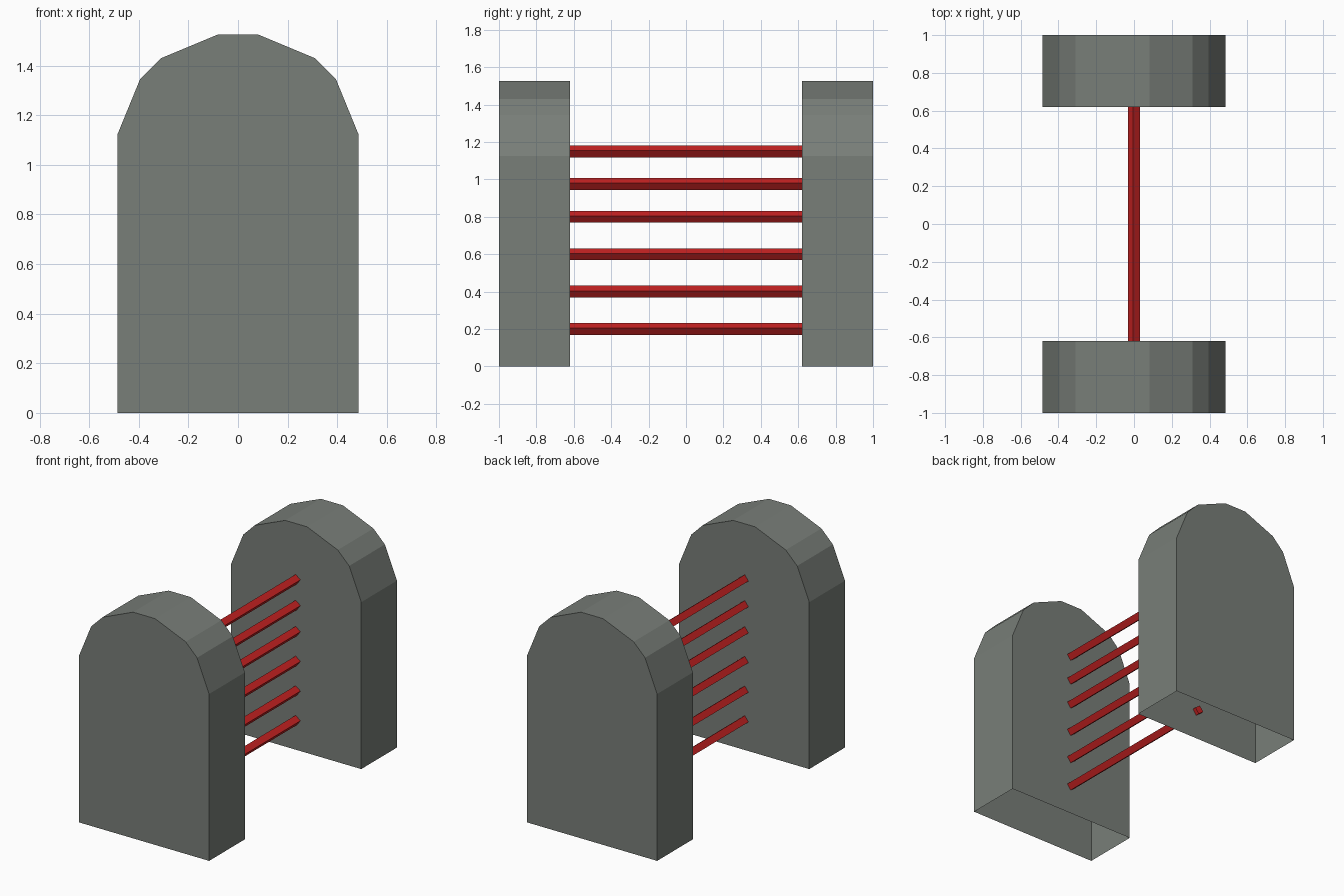
import bpy, bmesh, math

if "Cube" in bpy.data.objects:
    bpy.data.objects.remove(bpy.data.objects["Cube"])


def material(name, rgb):
    m = bpy.data.materials.new(name)
    m.diffuse_color = (*rgb, 1)
    m.use_nodes = True
    m.node_tree.nodes["Principled BSDF"].inputs["Base Color"].default_value = m.diffuse_color
    return m


grey = material("stone grey", (0.19, 0.21, 0.19))
red = material("beam red", (0.56, 0.016, 0.016))


def extrude_profile(name, points, y0, y1, mat, skip_side=None):
    """Prism along y from (x, z) points; skip_side leaves one side open."""
    bm = bmesh.new()
    a = [bm.verts.new((x, y0, z)) for x, z in points]
    b = [bm.verts.new((x, y1, z)) for x, z in points]
    bm.faces.new(a)
    bm.faces.new(b[::-1])
    n = len(points)
    for i in range(n):
        if i != skip_side:
            j = (i + 1) % n
            bm.faces.new((a[j], a[i], b[i], b[j]))
    mesh = bpy.data.meshes.new(name)
    bm.to_mesh(mesh)
    bm.free()
    mesh.materials.append(mat)
    ob = bpy.data.objects.new(name, mesh)
    bpy.context.collection.objects.link(ob)
    return ob


# Round-topped emitter pillars, hollow and open underneath
right = [(0.485, 0), (0.485, 1.125), (0.395, 1.345), (0.31, 1.43), (0.082, 1.525)]
# starts bottom left, goes to bottom right, then over the arch
outline = [(-0.485, 0)] + right + [(-x, z) for x, z in reversed(right[1:])]
extrude_profile("front_pillar", outline, -1.0, -0.62, grey, skip_side=0)
extrude_profile("back_pillar", outline, 0.62, 1.0, grey, skip_side=0)

# Square beams turned on edge, ends just inside the pillars
for k, z in enumerate((0.20, 0.40, 0.60, 0.80, 0.976, 1.15)):
    section = []
    for i in range(4):
        t = math.radians(8 + 90 * i)
        section.append((0.032 * math.cos(t), z + 0.032 * math.sin(t)))
    extrude_profile(f"beam_{k + 1}", section, -0.645, 0.645, red)
